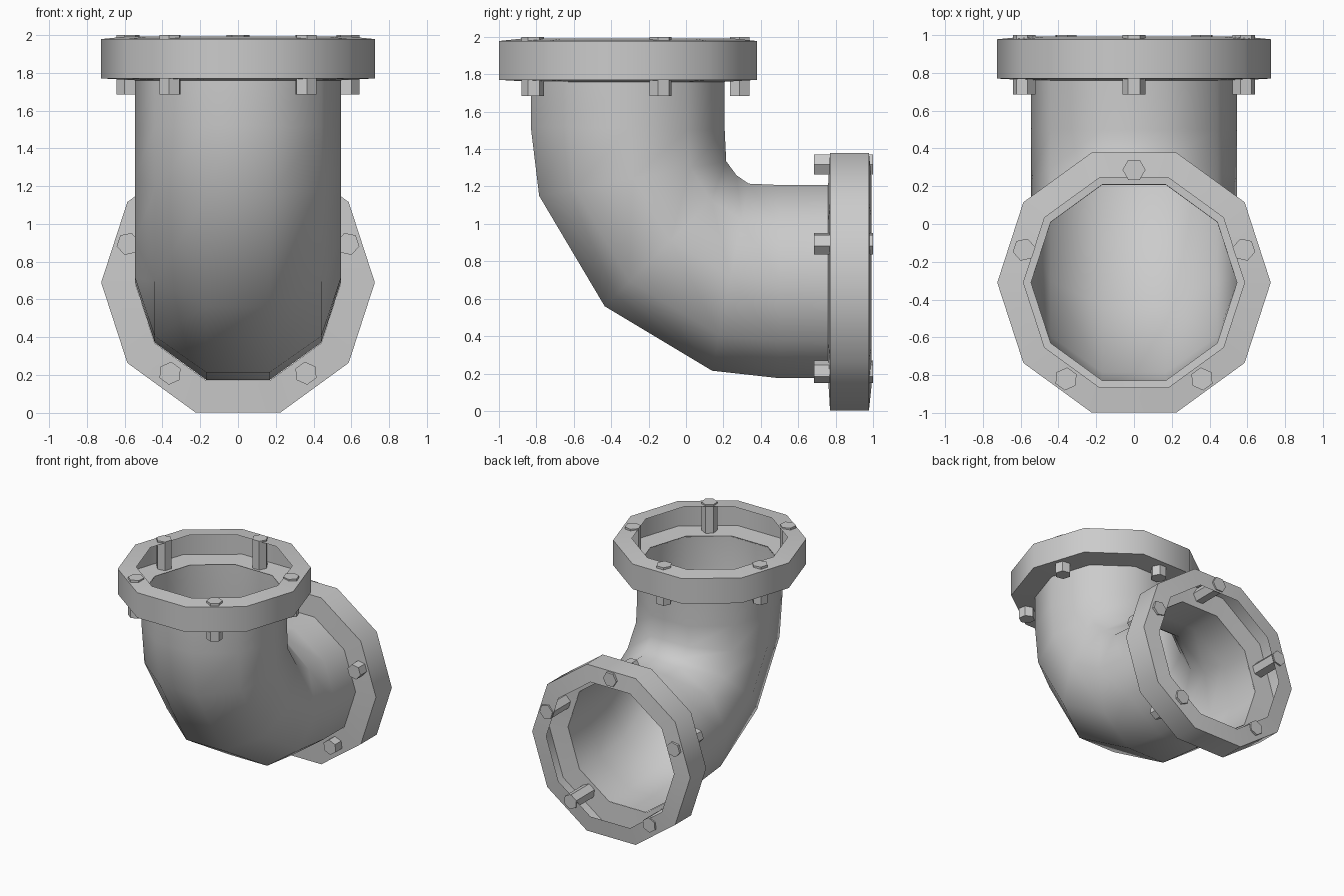
import bpy
from math import cos, sin, pi, radians

if "Cube" in bpy.data.objects:
    bpy.data.objects.remove(bpy.data.objects["Cube"])

SIDES = 10


def make(name, verts, faces, angle=None):
    mesh = bpy.data.meshes.new(name)
    mesh.from_pydata(verts, [], faces)
    mesh.update()
    ob = bpy.data.objects.new(name, mesh)
    bpy.context.collection.objects.link(ob)
    if angle:
        bpy.ops.object.select_all(action='DESELECT')
        ob.select_set(True)
        bpy.context.view_layer.objects.active = ob
        bpy.ops.object.shade_smooth_by_angle(angle=radians(angle))
    return ob


def bridge(rings, n, flip=False):
    faces = []
    for r in range(rings - 1):
        for i in range(n):
            j = (i + 1) % n
            f = (r * n + i, r * n + j, (r + 1) * n + j, (r + 1) * n + i)
            faces.append(f[::-1] if flip else f)
    return faces


# Local (u, v, w) to world: w runs outward along each opening
def top_map(u, v, w):
    return (u, v - 0.31, w)


def rear_map(u, v, w):
    return (u, v + 0.69, w - 1)


# Elbow pipe: each section given by its inner and outer bend points (y, z)
sections = [((0.207, 1.765), (-0.83, 1.765)), ((0.207, 1.50), (-0.83, 1.52)),
            ((0.215, 1.335), (-0.785, 1.15)), ((0.27, 1.26), (-0.435, 0.56)),
            ((0.335, 1.215), (0.14, 0.215)), ((0.50, 1.208), (0.50, 0.175)),
            ((0.765, 1.208), (0.765, 0.175))]
verts = []
for (yi, zi), (yo, zo) in sections:
    for k in range(SIDES):
        a = 2 * pi * k / SIDES
        s = sin(a) / cos(pi / 10) / 2
        verts.append((0.545 * cos(a), (yi + yo) / 2 + (yi - yo) * s,
                      (zi + zo) / 2 + (zi - zo) * s))
make("elbow_pipe", verts, bridge(len(sections), SIDES, True), 75)


# Hollow flange shell, open between its two annular faces
def flange(name, to_world, flip):
    profile = [(0.545, 1.76), (0.724, 1.77), (0.724, 1.978), (0.585, 1.992)]
    vs = [to_world(r * cos(2 * pi * k / SIDES), r * sin(2 * pi * k / SIDES), w)
          for r, w in profile for k in range(SIDES)]
    make(name, vs, bridge(len(profile), SIDES, flip), 40)


# Hexagonal bolts running through the flange
def bolts(name, to_world, flip, shift):
    for b in range(5):
        turn = 2 * pi * b / 5
        cx, cy = -0.612 * sin(turn), 0.612 * cos(turn) + shift
        vs = [to_world(cx + 0.061 * cos(turn + k * pi / 3),
                       cy + 0.061 * sin(turn + k * pi / 3), w)
              for w in (1.685, 2.0) for k in range(6)]
        caps = [tuple(range(5, -1, -1)), tuple(range(6, 12))]
        if flip:
            caps = [c[::-1] for c in caps]
        make(f"{name}_{b + 1}", vs, bridge(2, 6, flip) + caps)


# rear_map swaps handedness, so its faces are flipped
def rear(u, v, w):
    x, z, y = rear_map(u, v, w)
    return (x, y, z)


flange("top_flange", top_map, False)
flange("rear_flange", rear, True)
bolts("top_bolt", top_map, False, -0.015)
bolts("rear_bolt", rear, True, 0.015)
